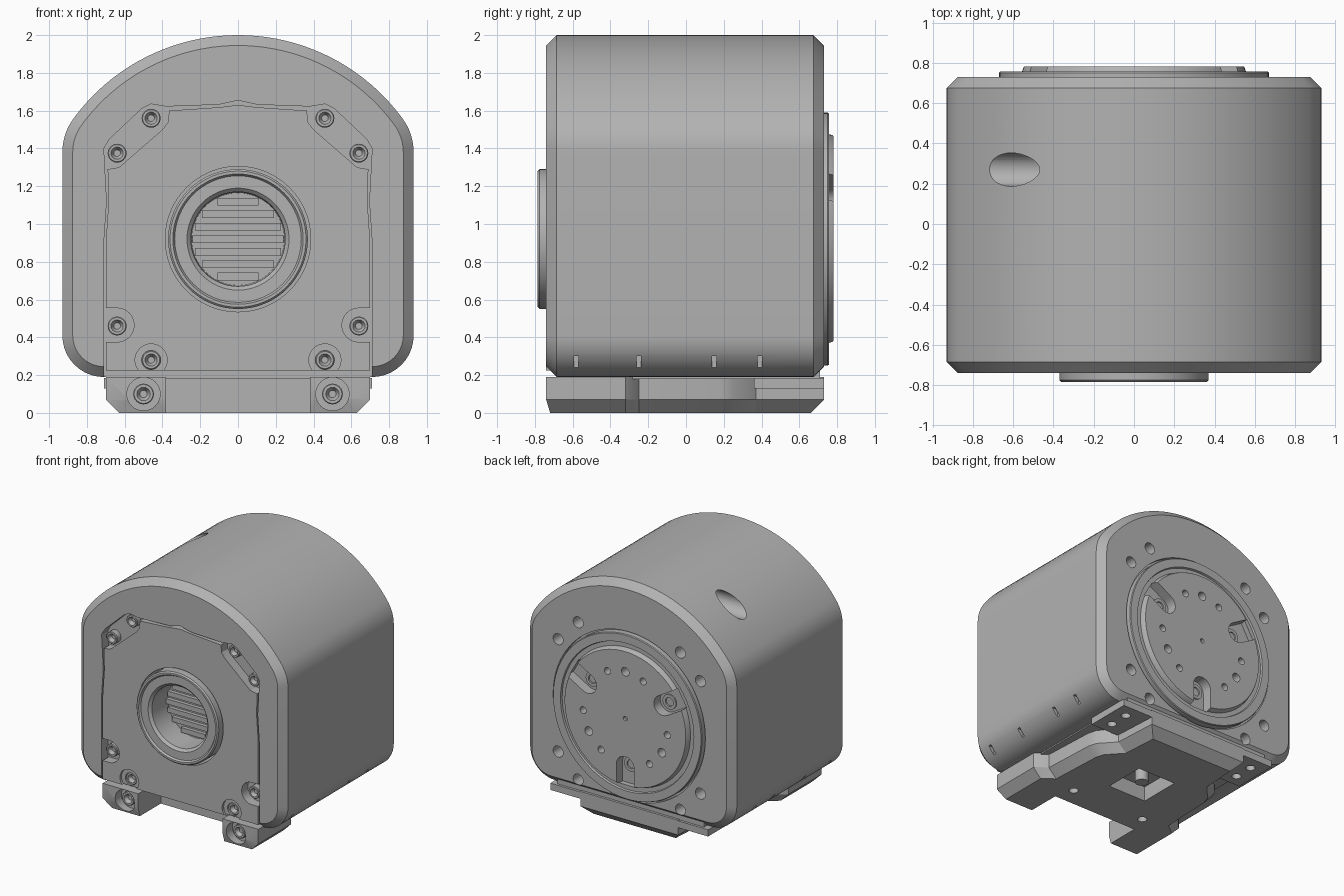
import bpy, bmesh
from math import sin, cos, pi, acos, radians

cube = bpy.data.objects.get("Cube")
if cube:
    bpy.data.objects.remove(cube, do_unlink=True)

grey = bpy.data.materials.new("machined_grey")
grey.use_nodes = True
grey.diffuse_color = (0.45, 0.45, 0.45, 1)
grey.node_tree.nodes["Principled BSDF"].inputs["Base Color"].default_value = grey.diffuse_color
AXIS_Z = 0.92  # height of the main axis
FRONT, BACK = -0.74, 0.73


def loft(name, rings):
    """Skin equal-length rings of points and cap both ends."""
    bm = bmesh.new()
    loops = [[bm.verts.new(p) for p in ring] for ring in rings]
    n = len(loops[0])
    for a, b in zip(loops, loops[1:]):
        for i in range(n):
            j = (i + 1) % n
            bm.faces.new((a[i], a[j], b[j], b[i]))
    bm.faces.new(loops[0])
    bm.faces.new(loops[-1])
    bmesh.ops.recalc_face_normals(bm, faces=bm.faces)
    mesh = bpy.data.meshes.new(name)
    bm.to_mesh(mesh)
    bm.free()
    mesh.materials.append(grey)
    ob = bpy.data.objects.new(name, mesh)
    bpy.context.collection.objects.link(ob)
    return ob


def place(p, q, axis):
    u, v = p
    return {"x": (q, u, v), "y": (u, q, v), "z": (u, v, q)}[axis]


def prism(name, pts, a, b, axis="y"):
    return loft(name, [[place(p, q, axis) for p in pts] for q in (a, b)])


def circle(u, v, r, n=40):
    return [(u + r * cos(2 * pi * i / n), v + r * sin(2 * pi * i / n)) for i in range(n)]


def lathe(name, x, z, profile, n=40):
    """Revolve (radius, y) pairs about an axis along y."""
    return loft(name, [[(u, y, v) for u, v in circle(x, z, r, n)] for r, y in profile])


def hole(u, v, r, a, b, axis="y", n=32):
    return prism("cutter", circle(u, v, r, n), a, b, axis)


def rect(u0, v0, u1, v1):
    return [(u0, v0), (u1, v0), (u1, v1), (u0, v1)]


def mirrored(half):
    return half + [(-x, v) for x, v in reversed(half) if x]


def cut(target, cutters):
    """Subtract the cutters, then discard them."""
    bpy.context.view_layer.objects.active = target
    for c in cutters:
        c.hide_render = True
        mod = target.modifiers.new("cut", "BOOLEAN")
        mod.operation, mod.solver, mod.object = "DIFFERENCE", "EXACT", c
        bpy.ops.object.modifier_apply(modifier=mod.name)
        bpy.data.objects.remove(c, do_unlink=True)


def screw(name, x, z, y, r=0.05):
    lathe(name, x, z, [(r, y + 0.06), (r, y + 0.005), (r - 0.005, y),
                       (r * 0.65, y), (r * 0.35, y + 0.03)], 24)


def body_outline(d):
    """Housing section shrunk by d: domed top, straight sides, round lower corners."""
    half, radius, fillet, corner = 0.93, 1.08, 0.30, 0.22
    t = acos((half - fillet) / (radius - fillet))
    fx, fz = half - fillet, AXIS_Z + (radius - fillet) * sin(t)
    cx, cz = half - corner, 0.19 + corner
    arcs = [(cx, cz, corner, -pi / 2, 0, 10), (fx, fz, fillet, 0, t, 8),
            (0, AXIS_Z, radius, t, pi / 2, 20)]
    pts = []
    for x, z, r, a, b, n in arcs:
        for i in range(n + 1):
            if (r, i) != (radius, 0):
                s = a + (b - a) * i / n
                pts.append((max(x + (r - d) * cos(s), 0), z + (r - d) * sin(s)))
    pts[-1] = (0, pts[-1][1])
    return mirrored(pts)


SCREWS = [(s * x, z) for s in (-1, 1)
          for x, z in ((0.46, 1.56), (0.64, 1.375), (0.64, 0.46), (0.46, 0.28))]

# Housing with chamfered ends
body = loft("housing", [[(x, y, z) for x, z in body_outline(d)] for d, y in
            ((0.055, FRONT), (0, FRONT + 0.055), (0, BACK - 0.055), (0.055, BACK))])

# Front recess, motor opening, side port, back screw holes, cable grooves
recess = mirrored([(0, 0.1), (0.71, 0.1), (0.71, 0.9), (0.695, 1.12), (0.71, 1.4),
                   (0.68, 1.45), (0.51, 1.61), (0.46, 1.635), (0.38, 1.622),
                   (0.1, 1.632), (0, 1.655)])
cutters = [prism("cutter", recess, FRONT - 0.1, FRONT + 0.08),
           hole(0, AXIS_Z, 0.385, -0.8, -0.42, n=64),
           hole(0.27, 1.81, 0.083, -1.2, -0.3, "x"),
           hole(0, AXIS_Z, 0.685, 0.7, 0.8, n=96)]
cutters += [hole(x, z, 0.045, 0.6, 0.8) for x, z in SCREWS]
for s in (-1, 1):
    for y in (-0.58, -0.25, 0.15, 0.39):
        cutters.append(prism("cutter", rect(s * 0.85, 0.1, s * 1.0, 0.3), y - 0.012, y + 0.012))
cut(body, cutters)

# Front cover flush with the housing, notched round its corner screws
cover_outline = mirrored([(0, 0.225), (0.7, 0.225), (0.7, 0.9), (0.685, 1.12), (0.69, 1.29),
                          (0.63, 1.3), (0.4, 1.5), (0.37, 1.54), (0.365, 1.6),
                          (0.1, 1.618), (0, 1.63)])
cover = prism("front_cover", cover_outline, FRONT, FRONT + 0.08)
cutters = [hole(0, AXIS_Z, 0.385, -0.8, -0.6, n=64)]
for s in (-1, 1):
    slot = [(s * (0.64 + 0.09 * cos(a)), 0.465 + 0.09 * sin(a))
            for a in [pi / 2 + pi * i / 12 for i in range(13)]]
    slot += [(s * 0.8, 0.375), (s * 0.8, 0.555)]
    cutters += [prism("cutter", slot, -0.8, -0.6), hole(s * 0.46, 0.28, 0.05, -0.8, -0.6),
                hole(s * 0.46, 0.28, 0.085, -0.8, FRONT + 0.02)]
cut(cover, cutters)
for x, z in SCREWS:
    screw("cover_screw", x, z, FRONT + 0.03)

# Front boss with a slatted bore
lathe("front_boss", 0, AXIS_Z, [(0.37, -0.4), (0.37, -0.775), (0.36, -0.785), (0.345, -0.785),
      (0.335, -0.77), (0.27, -0.77), (0.25, -0.75), (0.245, -0.55)], 64)
for i in range(-3, 4):
    z = i * 0.066
    w = (0.243 ** 2 - (abs(z) + 0.02) ** 2) ** 0.5
    prism("bore_slat", rect(-w, AXIS_Z + z - 0.02, w, AXIS_Z + z + 0.02), -0.58, -0.545)

# Rear output disc: flange, groove, hub
disc = lathe("output_disc", 0, AXIS_Z, [(0.67, 0.6), (0.67, 0.75), (0.665, 0.757), (0.6, 0.757),
             (0.595, 0.742), (0.56, 0.742), (0.55, 0.775), (0.545, 0.782)], 96)
cutters = [hole(0, AXIS_Z, 0.018, 0.76, 0.8, n=16)]
for deg in (30, 150, 270):
    c, s = cos(radians(deg)), sin(radians(deg))
    # Radial slot with a round inner end
    flat = [(0.56, -0.08), (0.56, 0.08)]
    flat += [(0.39 + 0.08 * cos(a), 0.08 * sin(a))
             for a in [pi / 2 + pi * i / 12 for i in range(13)]]
    pts = [(u * c - v * s, AXIS_Z + u * s + v * c) for u, v in flat]
    cutters.append(prism("cutter", pts, 0.66, 0.85))
    for off, r in ((35, 0.028), (60, 0.035), (85, 0.028)):
        a = radians(deg + off)
        cutters.append(hole(0.38 * cos(a), AXIS_Z + 0.38 * sin(a), r, 0.7, 0.85, n=20))
cut(disc, cutters)
for deg in (30, 150, 270):
    a = radians(deg)
    lathe("disc_screw", 0.4 * cos(a), AXIS_Z + 0.4 * sin(a),
          [(0.06, 0.64), (0.06, 0.71), (0.035, 0.71), (0.03, 0.67)], 24)

# Mounting base with front legs, narrow waist and chamfered underside
plan = mirrored([(0.38, -0.45), (0.38, -0.74), (0.7, -0.74), (0.7, -0.32), (0.67, -0.29),
                 (0.61, -0.25), (0.59, 0.18), (0.57, 0.25), (0.46, 0.37), (0.44, 0.73)])
rings = []
for z, inset in ((0, 0.07), (0.07, 0), (0.19, 0)):
    rings.append([(x if abs(x) < 0.4 else x - inset * (1 if x > 0 else -1),
                   min(max(y, FRONT + inset * 0.3), BACK - inset), z) for x, y in plan])
base = loft("mounting_base", rings)
cutters = [prism("cutter", rect(-0.17, -0.08, 0.17, 0.26), -0.1, 0.12, "z")]
for s in (-1, 1):
    cutters += [hole(s * 0.5, 0.1, 0.088, -0.8, -0.66),
                hole(s * 0.33, -0.3, 0.035, -0.1, 0.1, "z", 20)]
cut(base, cutters)
prism("base_post", circle(0, 0.09, 0.05, 24), 0.02, 0.15, "z")
for s in (-1, 1):
    screw("base_screw", s * 0.5, 0.1, -0.70, 0.055)

# Rear flange of the base and the shim closing the gap under the housing
flange = prism("rear_flange", rect(-0.71, 0.36, 0.71, BACK), 0.13, 0.185, "z")
cut(flange, [hole(s * 0.6, y, 0.035, 0.05, 0.17, "z", 20) for s in (-1, 1) for y in (0.46, 0.62)])
prism("base_shim", rect(-0.66, -0.66, 0.66, 0.71), 0.18, 0.23, "z")

# Shade curved faces smooth and keep machined edges crisp
for ob in bpy.context.view_layer.objects:
    ob.select_set(ob.type == "MESH")
bpy.context.view_layer.objects.active = body
bpy.ops.object.shade_smooth_by_angle(angle=radians(28))
